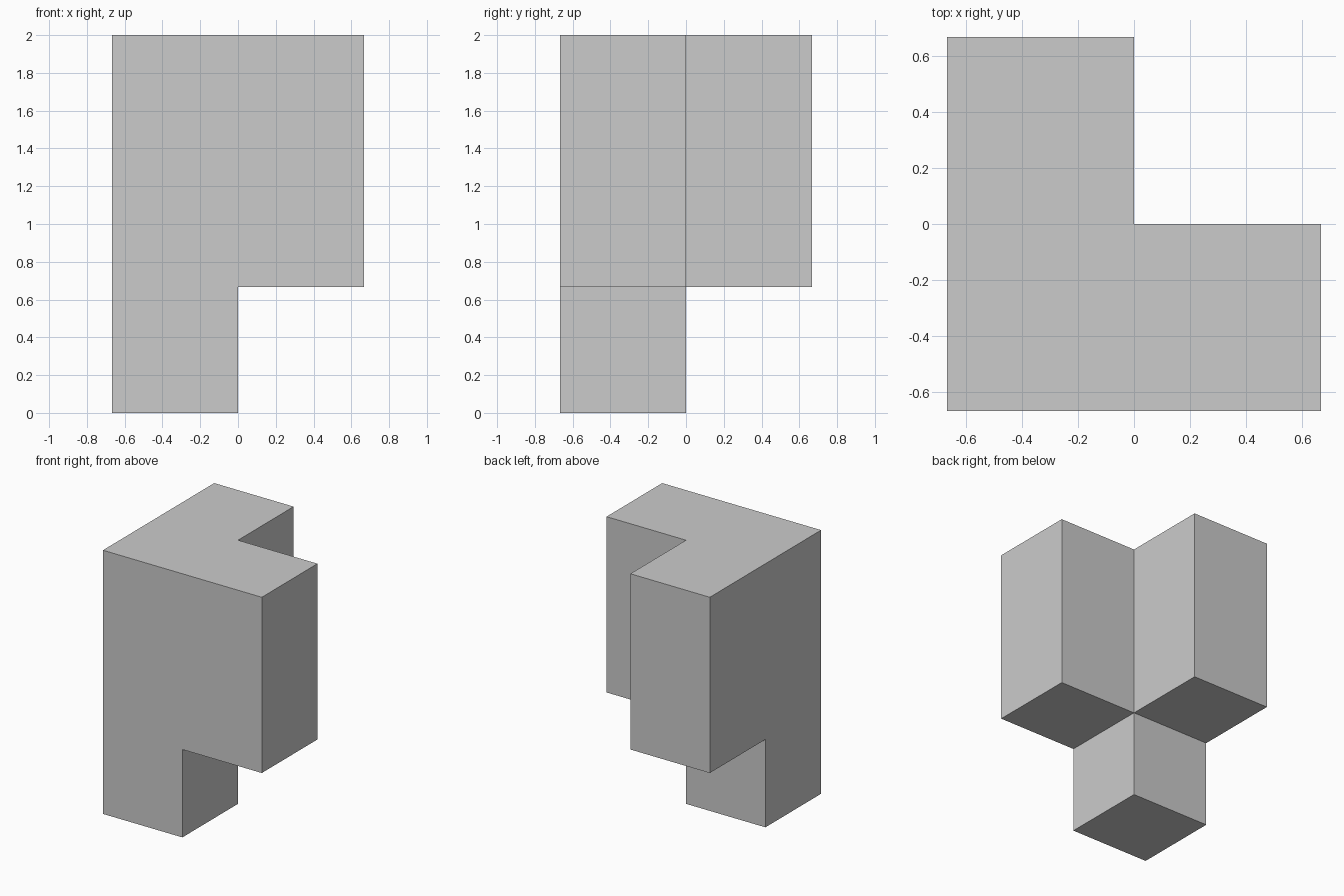
import bpy, bmesh
from mathutils import Matrix, Vector

if "Cube" in bpy.data.objects:
    bpy.data.objects.remove(bpy.data.objects["Cube"])

S = 2 / 3  # grid unit


def extrude(bm, face, offset):
    """Push one face outward along an offset and return the new cap."""
    cap = bmesh.ops.extrude_discrete_faces(bm, faces=[face])["faces"][0]
    bmesh.ops.translate(bm, verts=list(cap.verts), vec=offset)
    bm.normal_update()
    return cap


def face_towards(bm, direction, min_z):
    """Find the face pointing in a direction whose centre is above min_z."""
    return next(f for f in bm.faces
                if f.normal.dot(direction) > 0.9
                and f.calc_center_median().z > min_z)


X, Y, Z = Vector((1, 0, 0)), Vector((0, 1, 0)), Vector((0, 0, 1))
bm = bmesh.new()

# Foot: square post at the front left corner
bmesh.ops.create_cube(bm, size=S, matrix=Matrix.Translation((-S / 2, -S / 2, S / 2)))
bm.normal_update()

# Upper column, then the two overhanging arms
extrude(bm, face_towards(bm, Z, 0), Z * 2 * S)
for direction in (X, Y):
    extrude(bm, face_towards(bm, direction, S), direction * S)

# Merge coplanar faces
bmesh.ops.dissolve_limit(bm, angle_limit=0.01, verts=list(bm.verts), edges=list(bm.edges))
bmesh.ops.recalc_face_normals(bm, faces=list(bm.faces))

mesh = bpy.data.meshes.new("corner_block")
bm.to_mesh(mesh)
bm.free()
block = bpy.data.objects.new("corner_block", mesh)
bpy.context.collection.objects.link(block)
